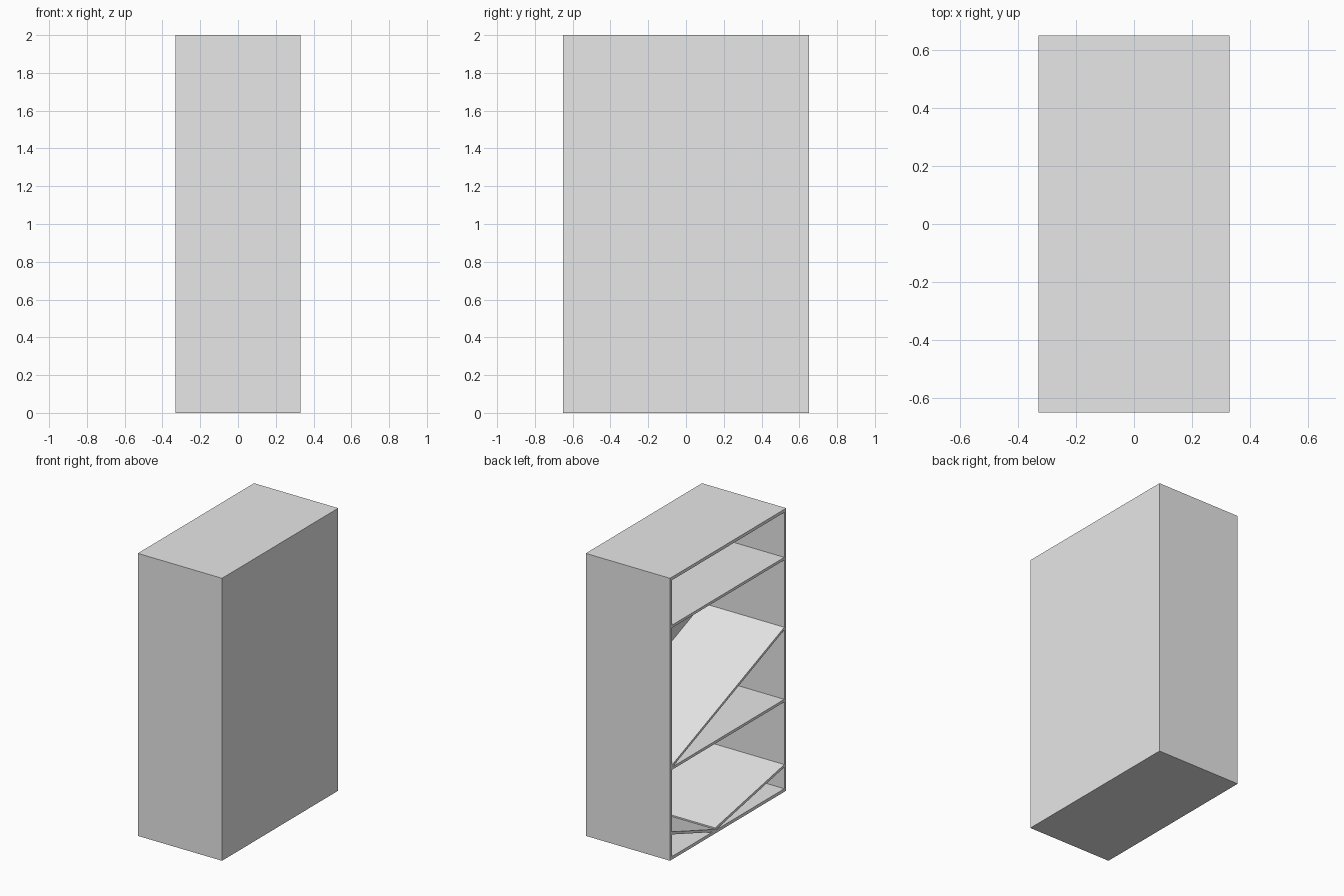
import bpy
import bmesh

cube = bpy.data.objects.get("Cube")
if cube:
    bpy.data.objects.remove(cube, do_unlink=True)

# Overall cabinet size and board thickness
HX, HY, H, T = 0.33, 0.65, 2.0, 0.022
IN_Y = HY - T

grey = bpy.data.materials.new("plain grey")
grey.use_nodes = True
grey.diffuse_color = (0.8, 0.8, 0.8, 1)
grey.node_tree.nodes["Principled BSDF"].inputs["Base Color"].default_value = (0.8, 0.8, 0.8, 1)


def board(name, profile, x0=-HX, x1=HX - T):
    """Extrude a (y, z) profile along x into a solid board."""
    bm = bmesh.new()
    face = bm.faces.new([bm.verts.new((x0, y, z)) for y, z in profile])
    out = bmesh.ops.extrude_face_region(bm, geom=[face])
    verts = [g for g in out["geom"] if isinstance(g, bmesh.types.BMVert)]
    bmesh.ops.translate(bm, verts=verts, vec=(x1 - x0, 0, 0))
    bmesh.ops.recalc_face_normals(bm, faces=bm.faces)
    mesh = bpy.data.meshes.new(name)
    bm.to_mesh(mesh)
    bm.free()
    mesh.materials.append(grey)
    obj = bpy.data.objects.new(name, mesh)
    bpy.context.collection.objects.link(obj)
    return obj


def rect(y0, y1, z0, z1):
    return [(y0, z0), (y1, z0), (y1, z1), (y0, z1)]


def shelf(name, y0, top0, y1, top1, t=0.019):
    """Level or sloping shelf given by the height of its top at both ends."""
    return board(name, [(y0, top0 - t), (y1, top1 - t), (y1, top1), (y0, top0)])


# Outer case, open on the -x side
board("bottom_panel", rect(-HY, HY, 0, T), x1=HX)
board("top_panel", rect(-HY, HY, H - T, H), x1=HX)
board("front_panel", rect(-HY, -IN_Y, T, H - T), x1=HX)
board("back_panel", rect(IN_Y, HY, T, H - T), x1=HX)
board("closed_side_panel", rect(-IN_Y, IN_Y, T, H - T), x0=HX - T, x1=HX)

# Level shelves
shelf("upper_shelf", -IN_Y, 1.66, IN_Y, 1.66)
shelf("middle_shelf", -IN_Y, 0.655, IN_Y, 0.655)

# Sloping shelves: one long diagonal, and a shallow V at the base
shelf("diagonal_shelf", -IN_Y, 1.165, IN_Y, 0.67)
shelf("base_slope_front", -IN_Y, 0.193, 0.145, 0.04)
shelf("base_slope_back", 0.145, 0.03, IN_Y, 0.197)
